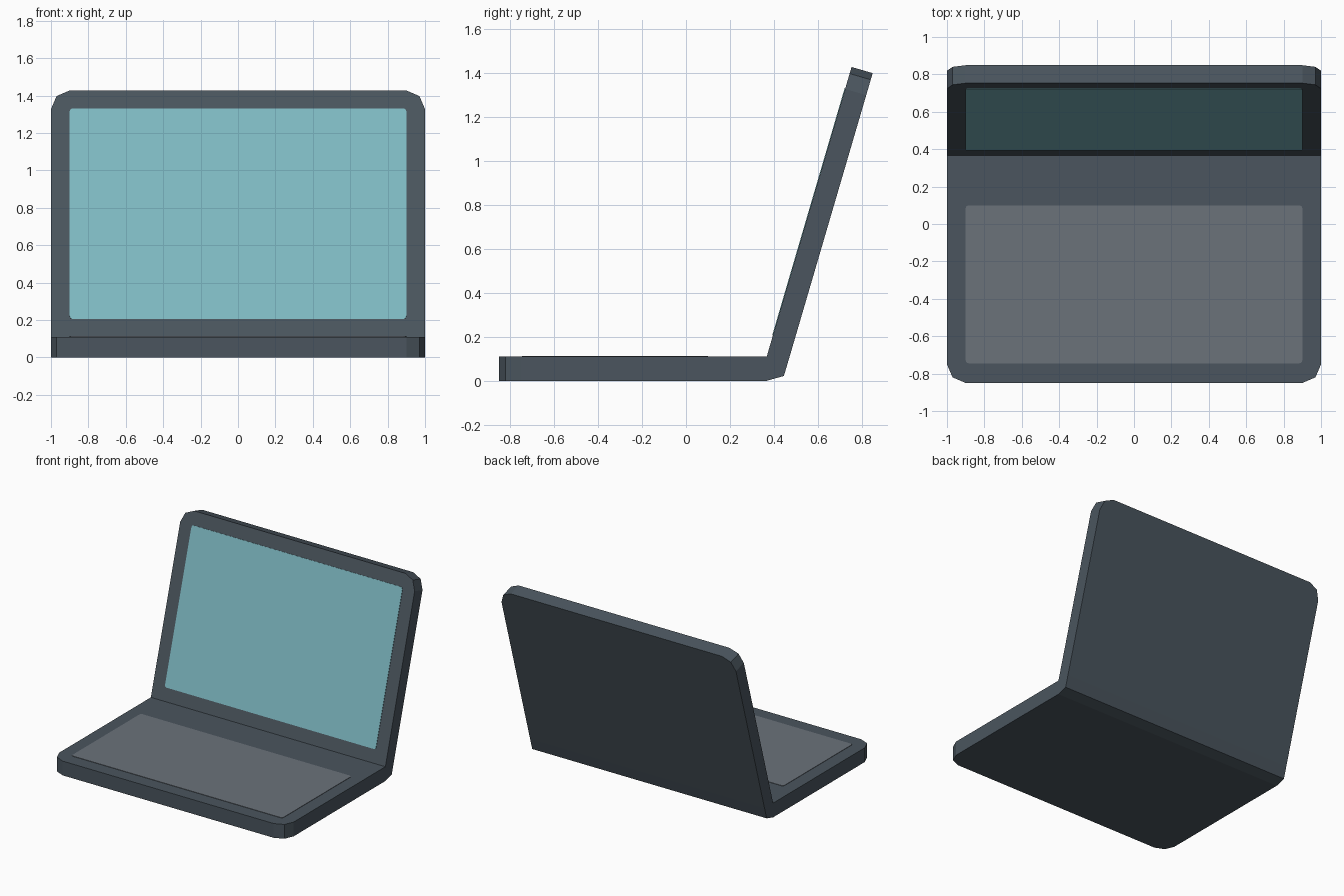
import bpy, bmesh
from mathutils import Vector

if "Cube" in bpy.data.objects:
    bpy.data.objects.remove(bpy.data.objects["Cube"])


def material(name, rgb):
    m = bpy.data.materials.new(name)
    m.diffuse_color = (*rgb, 1)
    m.use_nodes = True
    m.node_tree.nodes["Principled BSDF"].inputs["Base Color"].default_value = m.diffuse_color
    return m


SLATE = material("slate casing", (0.069, 0.091, 0.112))
TEAL = material("teal display", (0.212, 0.490, 0.545))
GREY = material("grey keys", (0.147, 0.168, 0.195))

# Hinge line, lid direction (per unit height) and lid thickness
HINGE_Y, TOP_Z, LID_TOP = 0.367, 0.11, 1.427
LEAN = 0.293
THICK = Vector((0, 0.096, -0.028))


def lid_point(x, z, out=0.0):
    """Point on the tilted inner lid face at height z, pushed out of it."""
    normal = Vector((0, -1, LEAN)).normalized()
    return Vector((x, HINGE_Y + LEAN * (z - TOP_Z), z)) + normal * out


def make_object(name, bm, mat):
    bmesh.ops.remove_doubles(bm, verts=bm.verts, dist=0.0005)
    bmesh.ops.recalc_face_normals(bm, faces=bm.faces)
    mesh = bpy.data.meshes.new(name)
    bm.to_mesh(mesh)
    bm.free()
    mesh.materials.append(mat)
    obj = bpy.data.objects.new(name, mesh)
    bpy.context.collection.objects.link(obj)
    return obj


def add_face(bm, points):
    bm.faces.new([bm.verts.new(p) for p in points])


def add_slab(bm, a, b, closed):
    """Two matching outlines joined by walls; open slabs skip the last wall."""
    add_face(bm, a)
    add_face(bm, b)
    for i in range(len(a) if closed else len(a) - 1):
        j = (i + 1) % len(a)
        add_face(bm, (a[i], a[j], b[j], b[i]))


def half_round(end):
    """Open outline from the hinge (0) to a far edge with faceted corners."""
    right = [(1, 0), (1, end - 0.1), (0.97, end - 0.03), (0.9, end)]
    return right + [(-x, d) for x, d in reversed(right)]


# Casing: base, hinge and lid as one continuous shell
bm = bmesh.new()
base = half_round(HINGE_Y + 0.85)
add_slab(bm, [Vector((x, HINGE_Y - d, 0)) for x, d in base],
         [Vector((x, HINGE_Y - d, TOP_Z)) for x, d in base], False)

lid = half_round(LID_TOP - TOP_Z)
inner = [lid_point(x, TOP_Z + d) for x, d in lid]
outer = [p + THICK for p in inner]
rear_y = HINGE_Y + THICK.y - LEAN * THICK.z
for i in (0, -1):
    outer[i] = Vector((inner[i].x, rear_y, TOP_Z))
add_slab(bm, inner, outer, False)

hinge = [(HINGE_Y, TOP_Z), (HINGE_Y, 0), (0.445, 0.022), (rear_y, TOP_Z)]
for x in (-1, 1):
    add_face(bm, [(x, y, z) for y, z in hinge])
for (y0, z0), (y1, z1) in zip(hinge[1:], hinge[2:]):
    add_face(bm, [(-1, y0, z0), (1, y0, z0), (1, y1, z1), (-1, y1, z1)])
make_object("casing", bm, SLATE)


def add_plate(name, place, low, high, mat, c=0.015):
    """Thin panel with clipped corners, placed by place(x, v, out)."""
    w = 0.9
    s = c * 0.3
    corner = [(w - c, low), (w - s, low + s), (w, low + c),
              (w, high - c), (w - s, high - s), (w - c, high)]
    outline = corner + [(-x, v) for x, v in reversed(corner)]
    bm = bmesh.new()
    add_slab(bm, [place(x, v, -0.002) for x, v in outline],
             [place(x, v, 0.003) for x, v in outline], True)
    make_object(name, bm, mat)


# Display on the lid and keyboard panel on the base
add_plate("display", lid_point, 0.205, 1.33, TEAL)
add_plate("keyboard_panel", lambda x, v, out: Vector((x, v, TOP_Z + out)),
          -0.745, 0.10, GREY)
